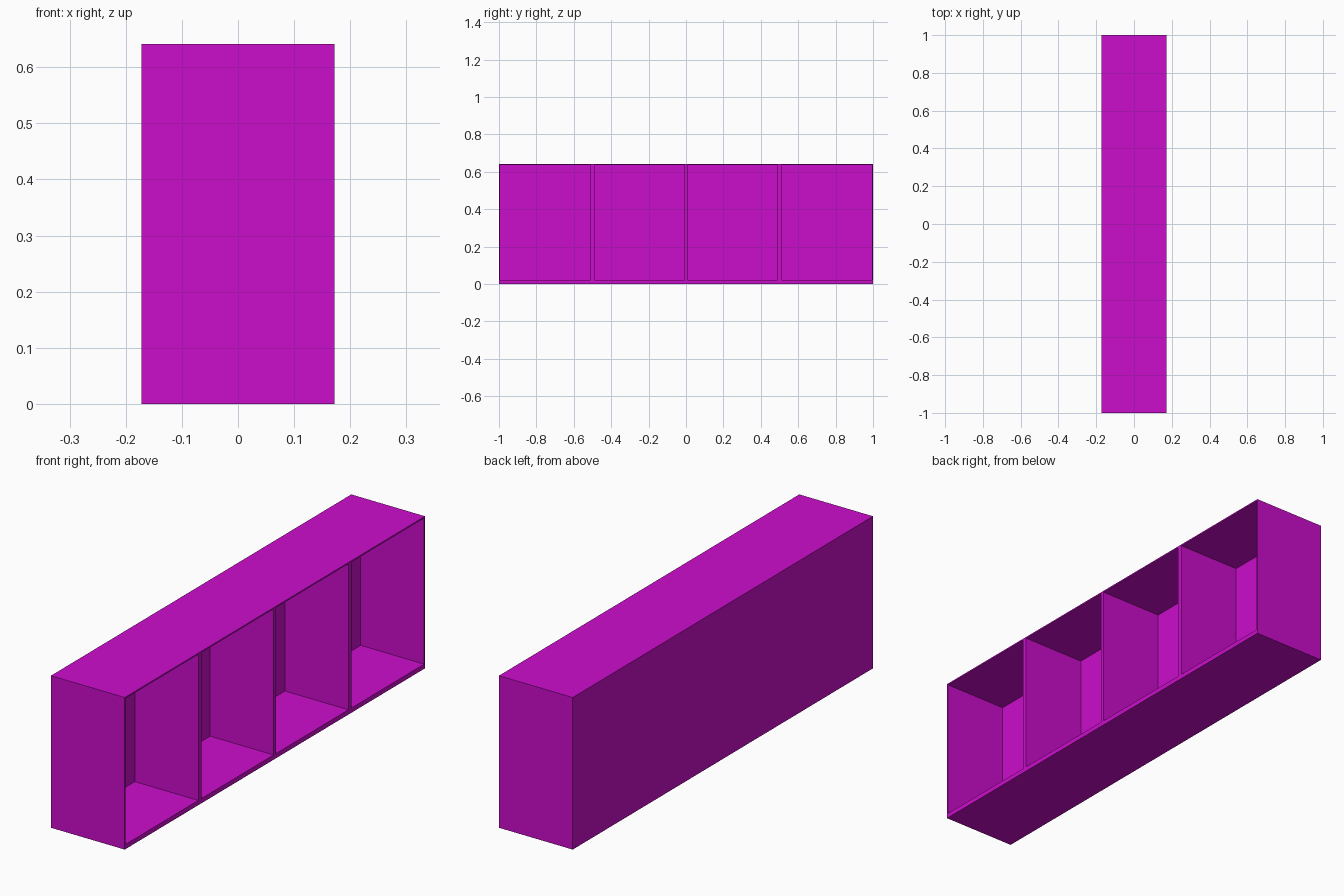
import bpy
import bmesh
from mathutils import Matrix, Vector

default = bpy.data.objects.get("Cube")
if default:
    bpy.data.objects.remove(default, do_unlink=True)

# Overall size and board thicknesses
HALF_X, HALF_Y, HEIGHT = 0.172, 1.0, 0.641
SKIN, FLOOR, BACK = 0.006, 0.02, 0.048
dividers = [(-0.5, 0.02), (0.0, 0.016), (0.5, 0.02)]  # centre, thickness

magenta = bpy.data.materials.new("magenta")
magenta.use_nodes = True
colour = (0.6, 0.004, 0.6, 1)
magenta.diffuse_color = colour
magenta.node_tree.nodes["Principled BSDF"].inputs["Base Color"].default_value = colour


def boxes(name, bounds):
    """One object made of boxes, each given by its low and high corners."""
    bm = bmesh.new()
    for low, high in bounds:
        low, high = Vector(low), Vector(high)
        place = Matrix.Translation((low + high) / 2) @ Matrix.Diagonal((high - low).to_4d())
        bmesh.ops.create_cube(bm, size=1, matrix=place)
    mesh = bpy.data.meshes.new(name)
    bm.to_mesh(mesh)
    bm.free()
    mesh.materials.append(magenta)
    obj = bpy.data.objects.new(name, mesh)
    bpy.context.scene.collection.objects.link(obj)
    return obj


# Shelf body, closed at the back (-x) and open on +x
shelf = boxes("shelf_unit", [((-HALF_X, -HALF_Y, 0), (HALF_X, HALF_Y, HEIGHT))])

# Four open bays between the end walls and dividers
starts = [-HALF_Y + SKIN] + [y + t / 2 for y, t in dividers]
ends = [y - t / 2 for y, t in dividers] + [HALF_Y - SKIN]
bays = boxes("bay_cutter", [
    ((-HALF_X + BACK, a, FLOOR), (HALF_X + 0.1, b, HEIGHT - SKIN))
    for a, b in zip(starts, ends)])
bays.hide_render = True

# Cut the bays, then drop the cutter
cut = shelf.modifiers.new("bays", "BOOLEAN")
cut.operation = "DIFFERENCE"
cut.solver = "EXACT"
cut.object = bays
bpy.context.view_layer.objects.active = shelf
shelf.select_set(True)
bpy.ops.object.modifier_apply(modifier=cut.name)
bpy.data.objects.remove(bays, do_unlink=True)
